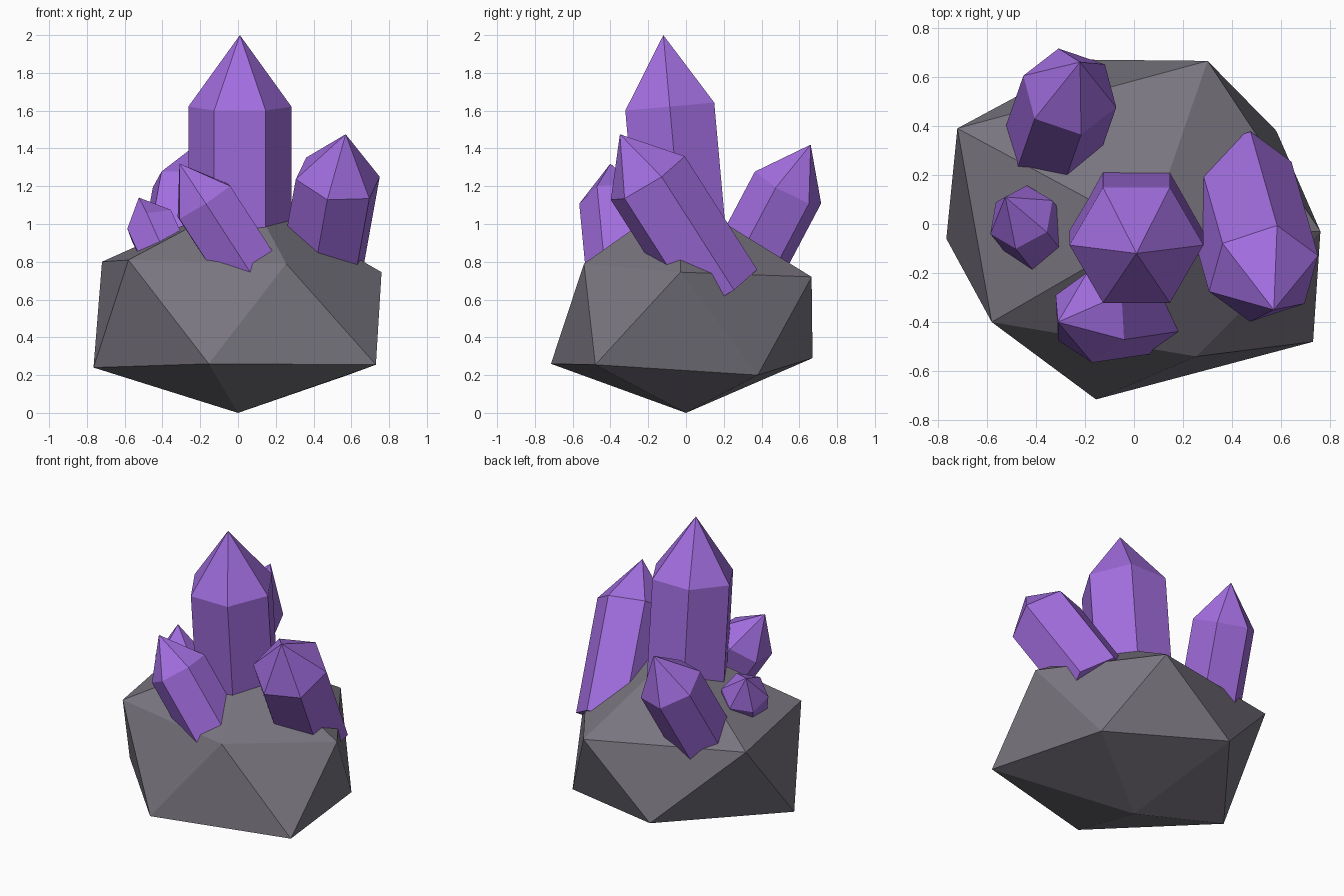
import bpy, bmesh, math
from mathutils import Vector

if "Cube" in bpy.data.objects:
    bpy.data.objects.remove(bpy.data.objects["Cube"])


def material(name, rgb):
    m = bpy.data.materials.new(name)
    m.diffuse_color = (*rgb, 1)
    m.use_nodes = True
    m.node_tree.nodes["Principled BSDF"].inputs["Base Color"].default_value = m.diffuse_color
    return m


STONE = material("grey_stone", (0.19, 0.178, 0.212))
PURPLE = material("purple_crystal", (0.36, 0.155, 0.74))


def finish(name, bm, mat):
    bmesh.ops.recalc_face_normals(bm, faces=bm.faces)
    me = bpy.data.meshes.new(name)
    bm.to_mesh(me)
    bm.free()
    me.materials.append(mat)
    ob = bpy.data.objects.new(name, me)
    bpy.context.collection.objects.link(ob)


# rock: an uneven twenty-sided stone (pole, two rings of five, pole)
bm = bmesh.new()
bottom = bm.verts.new((0, 0, 0))
top = bm.verts.new((0.06, -0.03, 1.15))
low = [bm.verts.new(p) for p in ((-0.765, -0.06, 0.24), (-0.155, -0.715, 0.26), (0.73, -0.48, 0.255),
                                 (0.58, 0.38, 0.2), (-0.2, 0.67, 0.29))]
high = [bm.verts.new(p) for p in ((-0.58, -0.4, 0.81), (0.255, -0.54, 0.79), (0.76, -0.03, 0.745),
                                  (0.3, 0.665, 0.72), (-0.72, 0.39, 0.8))]
for i in range(5):
    j = (i + 1) % 5
    bm.faces.new((bottom, low[j], low[i]))
    bm.faces.new((low[i], low[j], high[i]))
    bm.faces.new((low[j], high[j], high[i]))
    bm.faces.new((high[i], high[j], top))
finish("rock", bm, STONE)


# crystal: hexagonal shaft with a pointed end; "corner" is the top-view direction of one corner
def crystal(name, tip, axis, tip_len, radius, body_len, corner):
    tip, axis = Vector(tip), Vector(axis).normalized()
    u = Vector((*corner, -(axis.x * corner[0] + axis.y * corner[1]) / axis.z)).normalized()
    v = axis.cross(u)
    bm = bmesh.new()

    def ring(centre):
        return [bm.verts.new(centre + radius * (math.cos(k * math.pi / 3) * u + math.sin(k * math.pi / 3) * v))
                for k in range(6)]

    shoulder = ring(tip - axis * tip_len)
    base = ring(tip - axis * (tip_len + body_len))
    point = bm.verts.new(tip)
    bm.faces.new(base[::-1])
    for i in range(6):
        j = (i + 1) % 6
        bm.faces.new((base[i], base[j], shoulder[j], shoulder[i]))
        bm.faces.new((shoulder[i], shoulder[j], point))
    finish(name, bm, PURPLE)


crystal("main_crystal", (0.01, -0.12, 2.0), (0, -0.09, 1), 0.38, 0.273, 0.85, (1, 0))
crystal("right_crystal", (0.57, -0.35, 1.475), (0.15, -0.53, 0.83), 0.278, 0.234, 0.72, (0.055, 0.195))
crystal("back_crystal", (-0.22, 0.66, 1.42), (0.16, 0.46, 0.87), 0.26, 0.2, 0.6, (0.19, -0.065))
crystal("front_crystal", (-0.31, -0.4, 1.32), (-0.54, -0.08, 0.835), 0.24, 0.185, 0.5, (0.01, -0.185))
crystal("small_crystal", (-0.525, 0.11, 1.14), (-0.36, 0.45, 0.8), 0.18, 0.145, 0.4, (0.13, 0.07))
